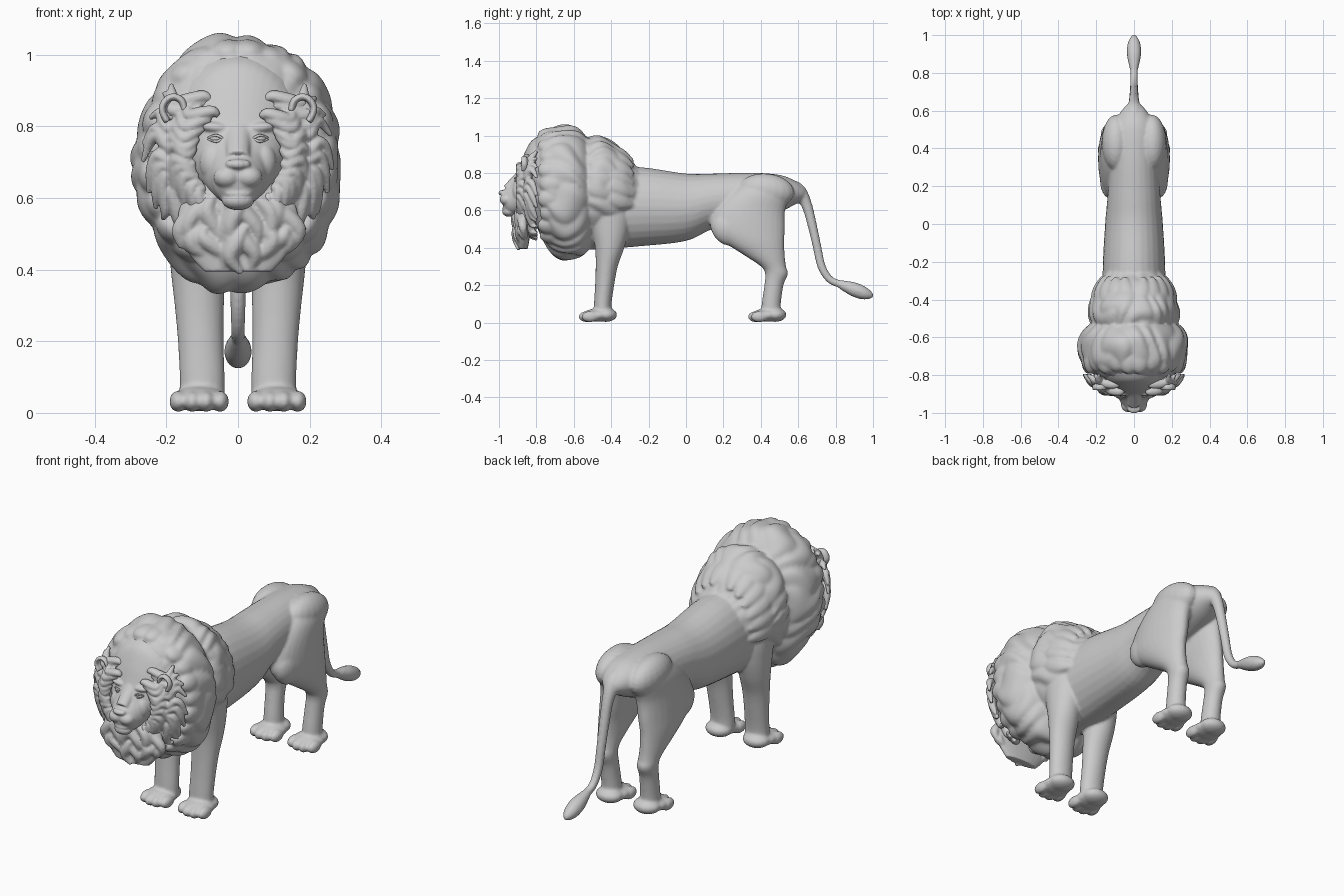
import bpy, bmesh, math, random
from mathutils import Vector, Matrix

random.seed(4)
cube = bpy.data.objects.get("Cube")
if cube:
    bpy.data.objects.remove(cube, do_unlink=True)

stone = bpy.data.materials.new("pale_grey")
stone.use_nodes = True
GREY = (0.6, 0.6, 0.6, 1)
stone.diffuse_color = GREY
stone.node_tree.nodes["Principled BSDF"].inputs["Base Color"].default_value = GREY
sculpt = bmesh.new()  # gathers the parts of the mass being sculpted


def add(bm):
    bmesh.ops.recalc_face_normals(bm, faces=bm.faces)
    mesh = bpy.data.meshes.new("part")
    bm.to_mesh(mesh)
    bm.free()
    sculpt.from_mesh(mesh)
    bpy.data.meshes.remove(mesh)


def finish(name, voxel=0, smooth=0):
    """Turn the gathered parts into one object, optionally fused like clay."""
    mesh = bpy.data.meshes.new(name)
    sculpt.to_mesh(mesh)
    sculpt.clear()
    mesh.materials.append(stone)
    mesh.shade_smooth()
    ob = bpy.data.objects.new(name, mesh)
    bpy.context.collection.objects.link(ob)
    if voxel:
        fuse = ob.modifiers.new("fuse", "REMESH")
        fuse.mode = "VOXEL"
        fuse.voxel_size = voxel
        fuse.use_smooth_shade = True
        soft = ob.modifiers.new("soften", "SMOOTH")
        soft.factor = 0.5
        soft.iterations = smooth


def smooth_sections(rows, steps):
    """Catmull-Rom interpolation through rows of numbers."""
    rows = [Vector(r) for r in rows]
    ext = [rows[0]] + rows + [rows[-1]]
    out = []
    for i in range(len(rows) - 1):
        a, b, c, d = ext[i:i + 4]
        for k in range(steps):
            t = k / steps
            out.append(0.5 * (2 * b + (c - a) * t + (2 * a - 5 * b + 4 * c - d) * t * t
                              + (3 * b - a - 3 * c + d) * t ** 3))
    return out + [rows[-1]]


def loft(rows, axis="Y", sides=28, steps=5, ripple=None):
    """Rows are x, y, z, sideways radius, second radius."""
    rows = smooth_sections(rows, steps)
    pts = [Vector(r[:3]) for r in rows]
    bm = bmesh.new()
    rings = []
    for i, r in enumerate(rows):
        if axis == "Y":
            u, v = Vector((1, 0, 0)), Vector((0, 0, 1))
        elif axis == "Z":
            u, v = Vector((1, 0, 0)), Vector((0, 1, 0))
        else:
            t = (pts[min(i + 1, len(pts) - 1)] - pts[max(i - 1, 0)]).normalized()
            u = t.cross(Vector(axis)).normalized()
            v = t.cross(u)
        ring = []
        for k in range(sides):
            a = math.tau * k / sides
            f = ripple(a, i / (len(rows) - 1)) if ripple else 1
            ring.append(bm.verts.new(pts[i] + f * (u * math.cos(a) * max(r[3], .002)
                                                   + v * math.sin(a) * max(r[4], .002))))
        rings.append(ring)
    for p, q in zip(rings, rings[1:]):
        for k in range(sides):
            j = (k + 1) % sides
            bm.faces.new((p[k], p[j], q[j], q[k]))
    bm.faces.new(rings[0])
    bm.faces.new(rings[-1])
    add(bm)


def blob(pos, size, tilt=(0, 0, 0)):
    bm = bmesh.new()
    rot = Matrix.Rotation(tilt[2], 4, "Z") @ Matrix.Rotation(tilt[1], 4, "Y") @ Matrix.Rotation(tilt[0], 4, "X")
    m = Matrix.Translation(pos) @ rot @ Matrix.Diagonal((*size, 1))
    bmesh.ops.create_uvsphere(bm, u_segments=20, v_segments=12, radius=1, matrix=m)
    add(bm)


# Torso
loft([(0, y, z, rx, rz) for y, z, rx, rz in (
    (-.62, .6, .12, .2), (-.5, .61, .16, .22), (-.25, .62, .166, .212), (0, .617, .153, .18),
    (.15, .65, .14, .147), (.35, .67, .127, .132), (.5, .69, .117, .1),
    (.58, .695, .08, .065), (.63, .69, .04, .035))])
# Tail and its tuft
loft([(0, y, z, r, r) for y, z, r in (
    (.53, .725, .05), (.6, .705, .04), (.645, .63, .029), (.675, .52, .025), (.7, .41, .023),
    (.725, .3, .022), (.77, .23, .02), (.83, .205, .02))], axis=(1, 0, 0), sides=16)
loft([(0, y, z, r, r) for y, z, r in (
    (.8, .215, .016), (.85, .196, .029), (.9, .177, .038), (.95, .158, .035),
    (.985, .146, .021), (1.003, .139, .004))], axis=(1, 0, 0), sides=20)

# Legs and paws
for s in (1, -1):
    loft([(s * x, y, z, rx, ry) for z, x, y, rx, ry in (
        (.765, .085, .43, .05, .09), (.7, .094, .4, .076, .16), (.6, .102, .34, .08, .19),
        (.5, .112, .33, .077, .198), (.43, .12, .365, .069, .16), (.36, .122, .42, .058, .108),
        (.3, .12, .468, .049, .067), (.26, .118, .484, .047, .061), (.2, .115, .47, .045, .051),
        (.1, .112, .456, .047, .051), (.04, .11, .455, .05, .052))], axis="Z")
    loft([(s * x, y, z, rx, ry) for z, x, y, rx, ry in (
        (.72, .1, -.42, .07, .08), (.6, .108, -.41, .085, .11), (.5, .112, -.405, .082, .1),
        (.4, .112, -.408, .076, .078), (.3, .108, -.424, .069, .059), (.2, .104, -.435, .064, .051),
        (.1, .1, -.445, .063, .047), (.04, .1, -.445, .063, .05))], axis="Z")
    blob((s * .095, .43, .705), (.076, .15, .092), (-.1, 0, 0))
    blob((s * .125, .23, .5), (.055, .1, .085), (-.6, 0, 0))
    for y in (-.475, .43):
        blob((s * .108, y, .04), (.077, .08, .035))
        blob((s * .108, y + .045, .042), (.07, .062, .038))
        for k in range(4):
            out = abs(k - 1.5)
            blob((s * (.05 + k * .039), y - .062 + out * .016, .032), (.025, .046, .03))


# Mane masses with wavy lock ridges
def scallop(count, amp, drift):
    def f(a, t):
        w = a + drift * math.sin(t * 7 + 2 * math.sin(3 * a))
        return (1 + amp * (abs(math.sin(count * w / 2)) - .7)
                + amp * .5 * math.sin(5 * a + 9 * t) * math.sin(t * math.pi))
    return f


loft([(0, y, z, rx, rz) for y, z, rx, rz in (
    (-.83, .77, .13, .17), (-.81, .76, .19, .215), (-.77, .735, .245, .28), (-.72, .71, .28, .335),
    (-.66, .697, .292, .36), (-.6, .692, .285, .354), (-.55, .682, .256, .326),
    (-.51, .68, .2, .27), (-.49, .68, .12, .18))],
    sides=128, steps=6, ripple=scallop(18, .045, .16))
loft([(0, y, z, rx, rz) for y, z, rx, rz in (
    (-.58, .7, .18, .26), (-.53, .71, .225, .28), (-.46, .725, .24, .278), (-.39, .715, .222, .252),
    (-.32, .695, .19, .205), (-.27, .68, .162, .162), (-.22, .67, .12, .13))],
    sides=128, steps=6, ripple=scallop(14, .05, .25))

for s in (1, -1):
    # Swept locks over the cape
    for k in range(6):
        a = .05 + k * .31
        for n, (y0, r) in enumerate(((-.53, .222), (-.45, .206))):
            rows = []
            for t, w in ((0, .015), (.3, .045), (.65, .042), (1, .012)):
                b = a - .2 * t - .13 * n
                q = r * (1 - .18 * t * t)
                rows.append((s * q * math.cos(b), y0 + .17 * t,
                             .71 + q * 1.13 * math.sin(b) - .03 * t * n, w, w * .6))
            loft(rows, axis=(s * math.cos(a), 0, math.sin(a)), sides=12)
    # Rounded tufts along the crown and rim of the ruff
    for k in range(10):
        a = math.pi / 2 - .12 - k * .27
        blob((s * .242 * math.cos(a), -.72 + .012 * (k % 2), .71 + .295 * math.sin(a)),
             (.055, .075, .04), (0, -s * (a - math.pi / 2), 0))
finish("body_and_mane", .0075, 5)

# Head and muzzle
loft([(0, y, z, rx, rz) for y, z, rx, rz in (
    (-.984, .672, .025, .022), (-.974, .66, .048, .05), (-.95, .656, .068, .074),
    (-.925, .668, .08, .092), (-.9, .695, .1, .117), (-.87, .735, .124, .157),
    (-.83, .78, .157, .188), (-.78, .79, .192, .212))], sides=40)
blob((0, -.981, .694), (.029, .022, .015))
blob((0, -.947, .594), (.046, .036, .028))
blob((0, -.966, .612), (.038, .016, .01))
loft([(0, y, z, w, .028) for y, z, w in (
    (-.85, .83, .05), (-.89, .78, .04), (-.92, .748, .036), (-.955, .712, .034))],
    axis=(0, 1, 0), sides=16)
for s in (1, -1):
    blob((s * .03, -.958, .658), (.039, .038, .032))
    blob((s * .022, -.978, .694), (.013, .018, .013))
    blob((s * .062, -.887, .797), (.042, .024, .016), (0, s * -.1, 0))
    blob((s * .07, -.89, .7), (.038, .038, .055))
finish("head", .0048, 3)

# Eyes set between lids
for s, side in ((1, "left"), (-1, "right")):
    blob((s * .06, -.903, .766), (.018, .012, .009))
    finish(side + "_eye")
    for n, dz in (("upper", .009), ("lower", -.008)):
        loft([(s * (.06 + dx), y, .766 + dz * h, .004, .004) for dx, y, h in (
            (-.022, -.909, -.3), (0, -.913, 1), (.022, -.896, .2))], axis=(0, 1, 0), sides=8)
        finish(f"{side}_{n}_eyelid")

for s, side in ((1, "left"), (-1, "right")):
    # Ear, with a rim around a shallow cup
    blob((s * .175, -.83, .84), (.032, .03, .042), (0, s * .4, 0))
    loft([(s * (.18 + .032 * math.cos(a)), -.865, .845 + .038 * math.sin(a), .01, .016)
          for a in (-1, 0, .8, 1.6, 2.4, 3.2)], axis=(0, 1, 0), sides=10)
    finish(side + "_ear", .005, 2)
    # Wavy strands sweeping out and down, in two overlapping layers
    for k in range(12):
        a = .95 - k * .19
        for layer in range(2):
            r0, r1 = ((.125, .215), (.17, .275))[layer]
            wob = random.uniform(-.06, .06) + .095 * layer
            rows = []
            for t, w in ((0, .008), (.2, .017), (.4, .02), (.6, .019), (.8, .015), (1, .006)):
                r = r0 + (r1 - r0) * t
                b = a + wob + .13 * math.sin(t * 6.5 + 1 + k * .6) - .32 * t
                rows.append((s * r * math.cos(b) * .97,
                             (-.888, -.85)[layer] - .02 * math.sin(t * 3) + .055 * t,
                             .715 + r * 1.03 * math.sin(b), w, w * 1.2))
            loft(rows, axis=(0, 1, 0), sides=10)
    finish(side + "_cheek_strands", .005, 1)

# Beard with long locks
loft([(0, y, z, rx, ry) for z, y, rx, ry in (
    (.64, -.855, .13, .05), (.57, -.865, .165, .045), (.5, -.868, .165, .038),
    (.44, -.868, .135, .03), (.395, -.87, .095, .024))], axis="Z")
for k in range(9):
    u = (k - 4) / 4
    for layer in range(2):
        top, end = ((.61, .46), (.52, .39 + .05 * abs(u)))[layer]
        rows = []
        for t, w in ((0, .01), (.3, .024), (.65, .023), (1, .008)):
            x = u * (.1 + .06 * math.sin(t * 2.5 + layer)) + .022 * math.sin(t * 5 + k * 2)
            rows.append((x, -.92 + .035 * abs(u) + .02 * t + .004 * layer, top + (end - top) * t, w, w))
        loft(rows, axis=(0, 1, 0), sides=10)
finish("beard", .0055, 2)
sculpt.free()
